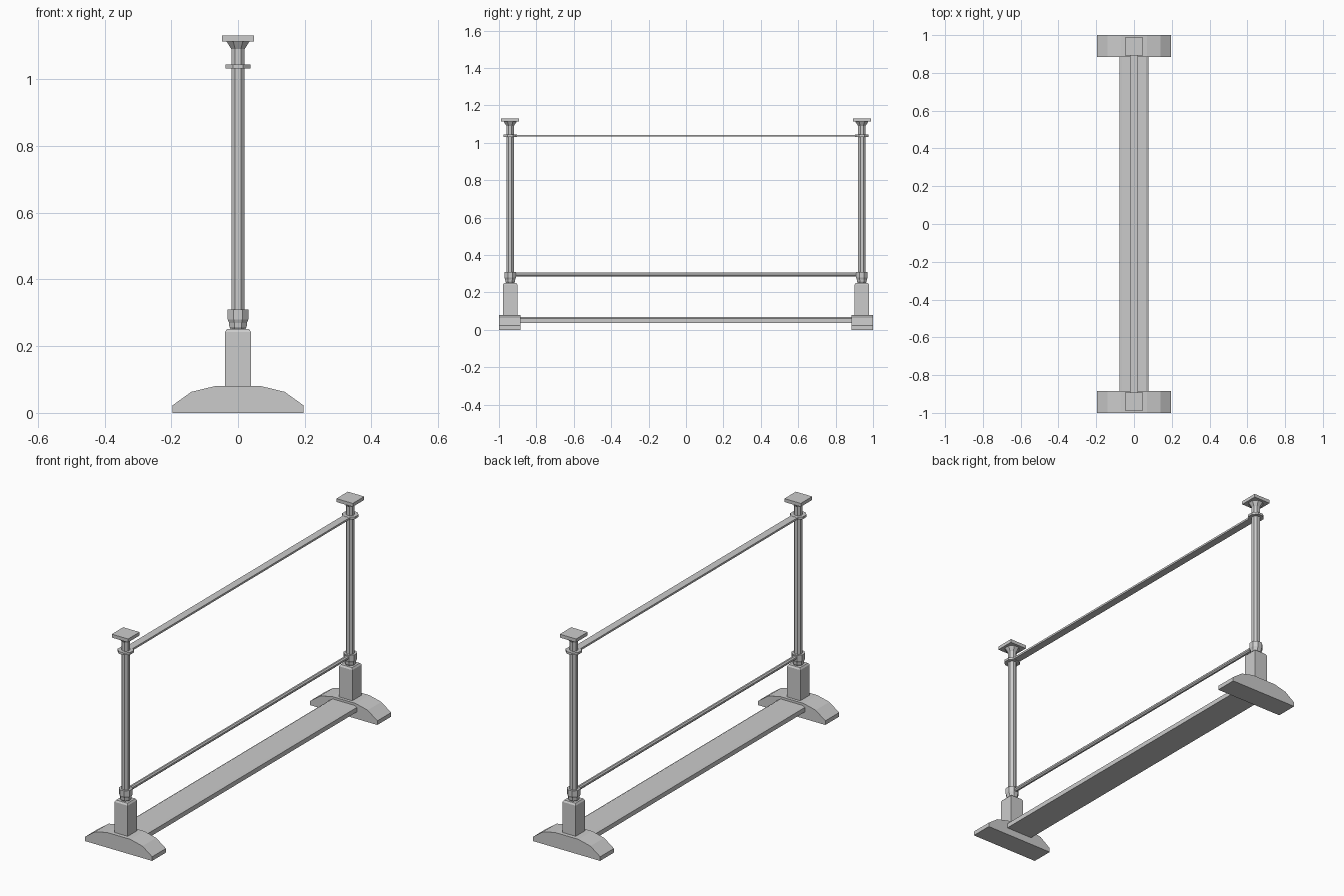
import bpy, bmesh
from math import pi, cos, sin

if "Cube" in bpy.data.objects:
    bpy.data.objects.remove(bpy.data.objects["Cube"])

POST_Y = 0.94


def finish(bm, name):
    bmesh.ops.recalc_face_normals(bm, faces=bm.faces)
    me = bpy.data.meshes.new(name)
    bm.to_mesh(me)
    bm.free()
    ob = bpy.data.objects.new(name, me)
    bpy.context.collection.objects.link(ob)
    return ob


def turned(name, y, sides, profile):
    """Faceted upright solid; profile is (half width across flats, z)."""
    bm = bmesh.new()
    rings = []
    for half, z in profile:
        r = half / cos(pi / sides)
        angles = [(2 * i + 1) * pi / sides for i in range(sides)]
        rings.append([bm.verts.new((r * cos(a), y + r * sin(a), z)) for a in angles])
    for lo, hi in zip(rings, rings[1:]):
        for i in range(sides):
            j = (i + 1) % sides
            bm.faces.new((lo[i], lo[j], hi[j], hi[i]))
    bm.faces.new(rings[0][::-1])
    bm.faces.new(rings[-1])
    return finish(bm, name)


def extruded(name, outline, y0, y1):
    """Solid with an x-z outline, extruded along y."""
    bm = bmesh.new()
    a = [bm.verts.new((x, y0, z)) for x, z in outline]
    b = [bm.verts.new((x, y1, z)) for x, z in outline]
    n = len(outline)
    for i in range(n):
        j = (i + 1) % n
        bm.faces.new((a[i], a[j], b[j], b[i]))
    bm.faces.new(a[::-1])
    bm.faces.new(b)
    return finish(bm, name)


def mirrored(half):
    """Complete a right-hand outline with its left-hand copy."""
    return half + [(-x, z) for x, z in reversed(half)]


foot_half = [(0.197, 0), (0.197, 0.022), (0.14, 0.063), (0.07, 0.08)]

for side, label in ((-1, "front"), (1, "back")):
    y = side * POST_Y
    # Arched foot and square pedestal
    extruded(label + "_foot", mirrored(foot_half), side * 0.885, side * 1.0)
    turned(label + "_pedestal", y, 4,
           [(0.039, 0.075), (0.039, 0.242), (0.033, 0.251)])
    # Octagonal post with lower collar and upper ring
    turned(label + "_collar", y, 8,
           [(0.022, 0.25), (0.026, 0.258), (0.027, 0.27), (0.031, 0.28), (0.031, 0.31)])
    turned(label + "_post", y, 8,
           [(0.02, 0.25), (0.02, 1.09), (0.035, 1.114)])
    turned(label + "_ring", y, 8, [(0.037, 1.032), (0.037, 1.044)])
    # Square cap plate
    turned(label + "_cap", y, 4, [(0.048, 1.113), (0.048, 1.131)])

# Long members joining the two ends
extruded("base_plank", mirrored([(0.077, 0.037), (0.077, 0.061), (0.064, 0.068)]),
         -0.89, 0.89)
rod = [(0.0115 * cos((2 * i + 1) * pi / 8), 0.295 + 0.0115 * sin((2 * i + 1) * pi / 8))
       for i in range(8)]
extruded("lower_rail", rod, -0.93, 0.93)
extruded("upper_rail", mirrored([(0.02, 1.033), (0.02, 1.043)]), -0.93, 0.93)
